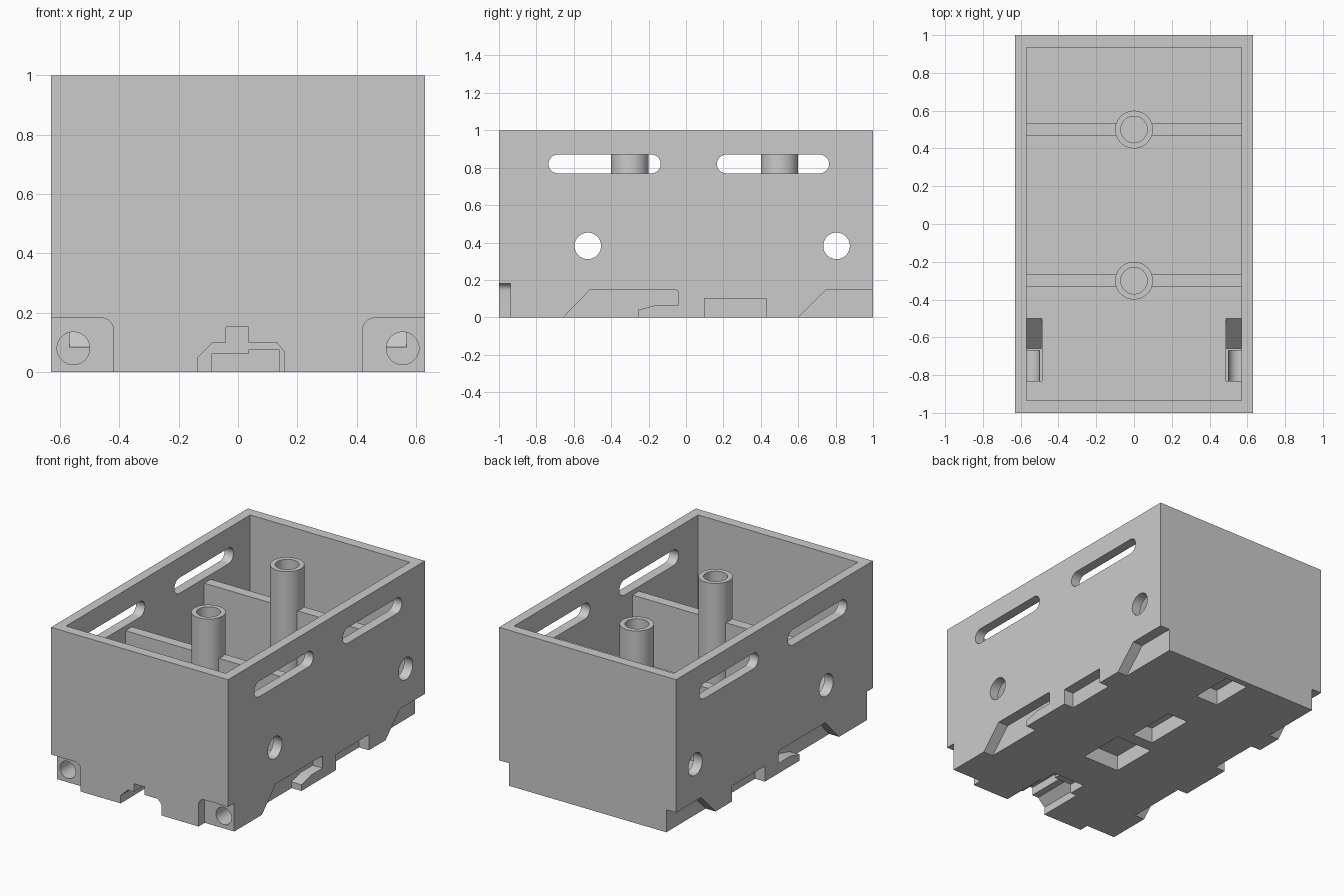
import bpy, bmesh, math
from mathutils import Vector

if bpy.data.objects.get("Cube"):
    bpy.data.objects.remove(bpy.data.objects["Cube"], do_unlink=True)

grey = bpy.data.materials.new("plain grey")
grey.use_nodes = True
colour = (0.6, 0.6, 0.6, 1)
grey.diffuse_color = colour
grey.node_tree.nodes["Principled BSDF"].inputs["Base Color"].default_value = colour

HALF_X, WALL, FLOOR = 0.63, 0.062, 0.245
IN_X = HALF_X - WALL


def finish(name, bm):
    bmesh.ops.recalc_face_normals(bm, faces=bm.faces)
    mesh = bpy.data.meshes.new(name)
    bm.to_mesh(mesh)
    bm.free()
    mesh.materials.append(grey)
    obj = bpy.data.objects.new(name, mesh)
    bpy.context.collection.objects.link(obj)
    return obj


def prism(name, outline, axis, lo, hi):
    """Extrude a flat outline along an axis; outline keeps the other two axes in order."""
    def place(p, d):
        c = list(p)
        c.insert("xyz".index(axis), d)
        return Vector(c)
    bm = bmesh.new()
    face = bm.faces.new([bm.verts.new(place(p, lo)) for p in outline])
    new = bmesh.ops.extrude_face_region(bm, geom=[face])["geom"]
    shift = place((0, 0), hi - lo)
    bmesh.ops.translate(bm, vec=shift, verts=[v for v in new if isinstance(v, bmesh.types.BMVert)])
    return finish(name, bm)


def rect(a0, a1, b0, b1):
    return [(a0, b0), (a1, b0), (a1, b1), (a0, b1)]


def arc(ca, cb, r, start, end, n):
    return [(ca + r * math.cos(math.radians(start + (end - start) * i / n)),
             cb + r * math.sin(math.radians(start + (end - start) * i / n))) for i in range(n + 1)]


def circle(ca, cb, r, n=48):
    return arc(ca, cb, r, 0, 360, n)[:-1]


def cut(target, cutter):
    cutter.hide_render = True
    mod = target.modifiers.new("cut", "BOOLEAN")
    mod.operation, mod.solver, mod.object = "DIFFERENCE", "EXACT", cutter
    bpy.context.view_layer.objects.active = target
    bpy.ops.object.modifier_apply(modifier=mod.name)
    bpy.data.objects.remove(cutter, do_unlink=True)


def smooth(obj):
    bpy.ops.object.select_all(action="DESELECT")
    obj.select_set(True)
    bpy.context.view_layer.objects.active = obj
    bpy.ops.object.shade_smooth_by_angle(angle=math.radians(30))


# Open-topped box
box = prism("housing", rect(-HALF_X, HALF_X, -1, 1), "z", 0, 1)
cut(box, prism("cavity", rect(-IN_X, IN_X, -0.935, 0.935), "z", FLOOR, 1.2))

# Long slots and round holes through both side walls
for y0, y1 in ((-0.735, -0.135), (0.165, 0.765)):
    r, z = 0.05, 0.82
    slot = arc(y0 + r, z, r, 90, 270, 16) + arc(y1 - r, z, r, -90, 90, 16)
    cut(box, prism("side_slot", slot, "x", -0.8, 0.8))
for y in (-0.525, 0.805):
    cut(box, prism("side_hole", circle(y, 0.382, 0.071), "x", -0.8, 0.8))

# Notches along the lower side edges, as (y, z) outlines
hook = [(-0.705, -0.05), (-0.515, 0.145)] + arc(-0.055, 0.13, 0.015, 90, 0, 4) + \
       [(-0.04, 0.065), (-0.16, 0.065), (-0.255, 0.04), (-0.255, -0.05)]
step = rect(0.098, 0.43, -0.05, 0.1)
ramp = [(0.55, -0.05), (0.745, 0.145), (1.1, 0.145), (1.1, -0.05)]
# Inner pocket that drops to the front holes
pocket = [(-0.83, 0.085), (-0.66, 0.085), (-0.5, FLOOR), (-0.5, 0.3), (-0.83, 0.3)]

for s in (-1, 1):
    for outline in (hook, step, ramp):
        cut(box, prism("side_notch", outline, "x", s * 0.56, s * 0.8))
    # Front corner recess with a rounded inner corner, and its round hole
    corner = [(0.8, -0.05), (0.8, 0.182)] + arc(0.46, 0.142, 0.04, 90, 180, 8) + [(0.42, -0.05)]
    cut(box, prism("corner_recess", [(s * x, z) for x, z in corner], "y", -1.1, -0.938))
    cut(box, prism("corner_hole", circle(s * 0.555, 0.08, 0.055), "y", -1.1, -0.67))
    cut(box, prism("floor_pocket", pocket, "x", s * 0.488, s * IN_X))

# Stepped channel under the front
channel = [(-0.135, -0.05), (-0.135, 0.05), (-0.085, 0.1), (-0.04, 0.1), (-0.04, 0.152),
           (0.035, 0.152), (0.035, 0.1), (0.13, 0.1), (0.155, 0.07), (0.155, -0.05)]
cut(box, prism("front_channel", channel, "y", -1.1, -0.7))
inner = [(-0.09, -0.05), (-0.09, 0.06), (0.035, 0.06), (0.035, 0.075), (0.14, 0.075), (0.14, -0.05)]
cut(box, prism("inner_channel", inner, "y", -0.75, -0.58))

# Pockets in the underside
for half, y0, y1 in ((0.13, -0.31, 0), (0.075, 0.08, 0.41), (0.08, 0.68, 0.96)):
    cut(box, prism("base_pocket", rect(-half, half, y0, y1), "z", -0.1, 0.1))
smooth(box)

# Hollow posts with cross ribs on either side
for label, y in (("front", -0.3), ("rear", 0.5)):
    post = prism(label + "_post", circle(0, y, 0.1), "z", FLOOR, 1)
    cut(post, prism("bore", circle(0, y, 0.07), "z", FLOOR - 0.1, 1.1))
    smooth(post)
    for side, s in (("left", 1), ("right", -1)):
        prism(f"{label}_{side}_rib", rect(s * 0.092, s * (IN_X + 0.01), y - 0.033, y + 0.033),
              "z", FLOOR - 0.01, 0.74)
